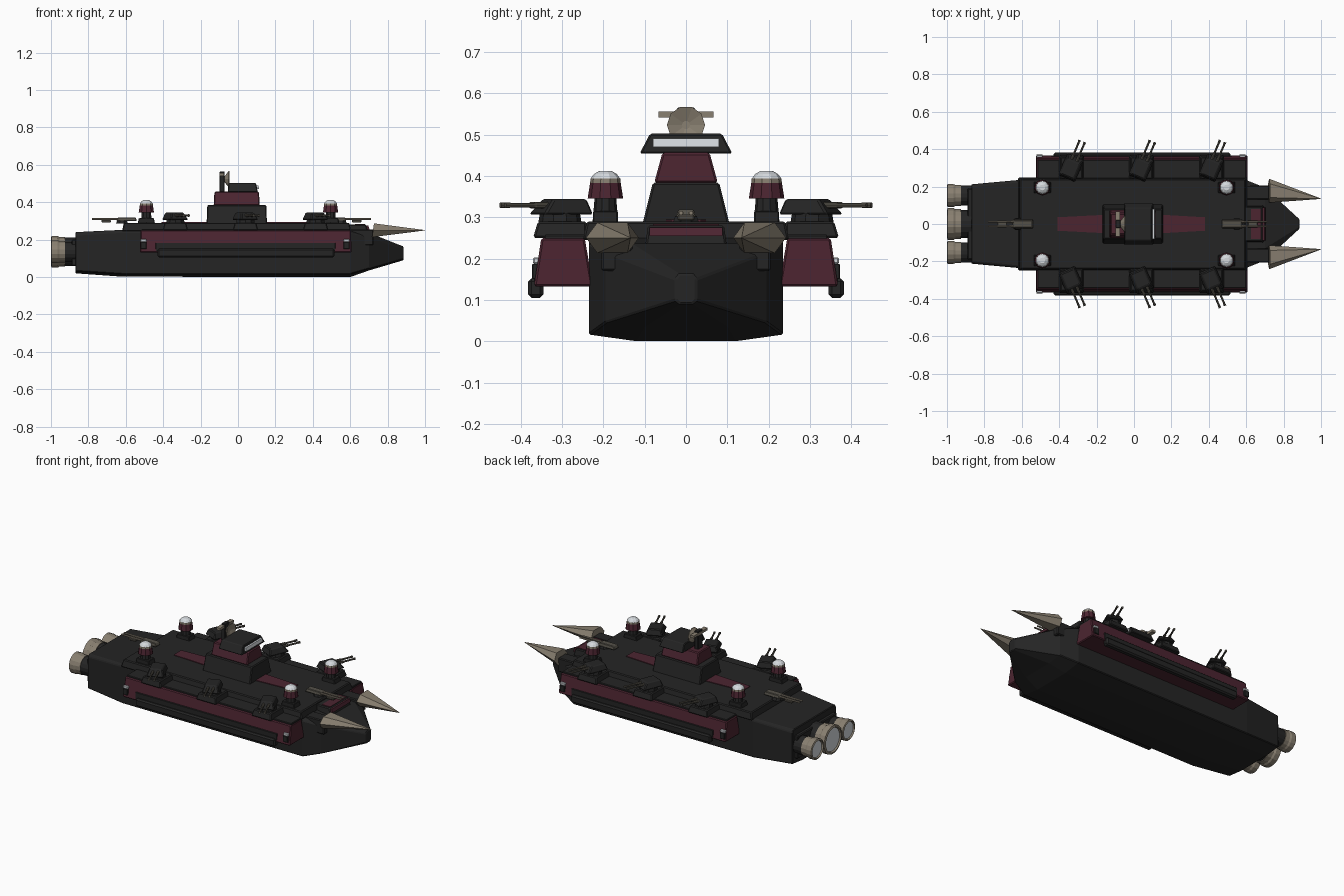
import bpy, bmesh, math
from mathutils import Vector, Matrix

if "Cube" in bpy.data.objects:
    bpy.data.objects.remove(bpy.data.objects["Cube"])


def mat(name, r, g, b):
    m = bpy.data.materials.new(name)
    m.diffuse_color = (r, g, b, 1)
    m.use_nodes = True
    m.node_tree.nodes["Principled BSDF"].inputs["Base Color"].default_value = m.diffuse_color
    return m


BLACK = mat("hull_black", 0.018, 0.018, 0.018)
MAROON = mat("maroon", 0.072, 0.018, 0.03)
TAN = mat("bone_tan", 0.25, 0.215, 0.165)
GUN = mat("gun_metal", 0.09, 0.082, 0.066)
WHITE = mat("pale_light", 0.66, 0.69, 0.72)


def loft(name, rings, m, bevel=0, mx=None):
    """Skin a list of equal-length rings and cap both ends."""
    bm = bmesh.new()
    vs = [[bm.verts.new(p) for p in r] for r in rings]
    n = len(rings[0])
    for a, b in zip(vs, vs[1:]):
        for i in range(n):
            j = (i + 1) % n
            bm.faces.new((a[i], a[j], b[j], b[i]))
    bm.faces.new(vs[0])
    bm.faces.new(vs[-1])
    if mx:
        bm.transform(mx)
    bmesh.ops.remove_doubles(bm, verts=bm.verts, dist=1e-5)
    bmesh.ops.recalc_face_normals(bm, faces=bm.faces)
    me = bpy.data.meshes.new(name)
    bm.to_mesh(me)
    bm.free()
    me.materials.append(m)
    ob = bpy.data.objects.new(name, me)
    bpy.context.collection.objects.link(ob)
    if bevel:
        bv = ob.modifiers.new("edge", 'BEVEL')
        bv.width = bevel
        bv.segments = 1
    return ob


def box(name, x, y, z, m, bevel=0, tx=(0, 0), ty=(0, 0), mx=None):
    """Box from ranges; tx and ty move the min and max sides of the top inward."""
    def ring(x0, x1, y0, y1, h):
        return [(x0, y0, h), (x1, y0, h), (x1, y1, h), (x0, y1, h)]
    return loft(name, [ring(*x, *y, z[0]),
                       ring(x[0] + tx[0], x[1] - tx[1], y[0] + ty[0], y[1] - ty[1], z[1])], m, bevel, mx)


def turned(name, prof, n, origin, axis, m):
    """Low-poly lathe: prof holds (radius, distance along axis)."""
    q = Vector((0, 0, 1)).rotation_difference(Vector(axis).normalized()).to_matrix().to_4x4()
    rings = [[(r * math.cos((i + .5) * math.tau / n), r * math.sin((i + .5) * math.tau / n), h)
              for i in range(n)] for r, h in prof]
    return loft(name, rings, m, 0, Matrix.Translation(origin) @ q)


def section(x, w, wb, z0, z1, z2, wt, z3):
    """Hull cross-section: flat keel, chine, wall, top."""
    half = [(wb, z0), (w, z1), (w, z2), (wt, z3)]
    return [(x, y, z) for y, z in half] + [(x, -y, z) for y, z in reversed(half)]


# Main hull with tapered stern and wedge bow
loft("hull", [section(-.87, .212, .11, .02, .032, .225, .20, .24),
              section(-.62, .235, .12, .002, .016, .24, .225, .252),
              section(.60, .235, .12, .0, .016, .235, .20, .25),
              section(.70, .195, .10, .035, .045, .215, .13, .236),
              section(.885, .025, .015, .09, .10, .15, .015, .163)], BLACK, .004)
box("upper_deck", (-.62, .605), (-.25, .25), (.245, .29), BLACK, .005, (.01, .01), (.01, .01))
loft("deck_stripe", [[(x, w, .287), (x, -w, .287), (x, -w, .294), (x, w, .294)]
                     for x, w in ((-.41, .036), (-.1, .052), (.1, .052), (.38, .036))], MAROON)
box("stern_block", (-.89, -.84), (-.19, .19), (.06, .20), BLACK, .005)
box("bow_hatch", (.59, .70), (-.10, .10), (.22, .28), BLACK, .005, (0, .015), (.008, .008))
box("bow_hatch_panel", (.60, .703), (-.088, .088), (.255, .275), MAROON, 0, (0, .006))
box("bow_hatch_top", (.625, .68), (-.08, .08), (.278, .283), MAROON)

# Engines: dark throat, flared tan bell, glowing disc
for y, r in ((-.152, .062), (0, .087), (.152, .062)):
    turned("engine_throat", [(r * .88, 0), (r * .88, .10)], 16, (-.95, y, .135), (1, 0, 0), BLACK)
    turned("engine_bell", [(r * .8, .012), (r * .86, 0), (r, .004), (r, .035), (r * .93, .045),
                           (r * .93, .075), (r * .8, .075)], 16, (-1, y, .135), (1, 0, 0), TAN)
    turned("engine_glow", [(r * .8, 0), (r * .8, .004)], 16, (-.992, y, .135), (1, 0, 0), WHITE)

# Deck guns at bow and stern
for cx, d in ((-.62, -1), (.55, 1)):
    def span(a, b):
        return tuple(sorted((cx + d * a, cx + d * b)))
    turned("deck_gun_base", [(.035, 0), (.028, .018)], 8, (cx, 0, .285), (0, 0, 1), BLACK)
    box("deck_gun_house", span(-.08, .03), (-.024, .024), (.299, .319), GUN, .003, (.008, .008), (.005, .005))
    box("deck_gun_cradle", span(.06, .11), (-.02, .02), (.292, .306), GUN, .003)
    for s in (-1, 1):
        turned("deck_gun_barrel", [(.006, 0), (.005, .15)], 8, (cx + d * .01, s * .012, .31), (d, 0, 0), TAN)

for s in (-1, 1):
    # Side armour, built at +y and mirrored by sorting the range
    def side(a, b):
        return (a, b) if s > 0 else (-b, -a)

    def taper(i, o):
        return (i, o) if s > 0 else (o, i)
    box("side_armour", (-.525, .608), side(.225, .368), (.132, .25), MAROON, .005, (.005, .005), taper(.02, .018))
    box("side_armour_deck", (-.515, .60), side(.24, .343), (.245, .258), BLACK, .003)
    box("side_recess", (-.44, .52), side(.33, .367), (.135, .183), BLACK, .002)
    box("side_rail", (-.43, .515), side(.345, .382), (.105, .152), BLACK, .008)
    for x in (-.505, .58):
        box("marker_mount", (x - .016, x + .016), side(.35, .372), (.15, .187), BLACK, .002)
        box("marker_light", (x - .016, x + .016), side(.35, .37), (.187, .203), WHITE, .003)

    # Broadside twin turrets, aimed outward and slightly forward
    for x in (-.335, .04, .415):
        box("turret_foot", (x - .068, x + .068), side(.24, .37), (.25, .29), BLACK, .005, (.01, .01), taper(.0, .012))
        turned("turret_ring", [(.052, 0), (.048, .025)], 10, (x, s * .305, .288), (0, 0, 1), BLACK)
        m = Matrix.Translation((x, s * .305, 0)) @ Matrix.Rotation(s * math.radians(67), 4, 'Z')
        box("turret_house", (-.068, .062), (-.05, .05), (.306, .344), BLACK, .005, (.012, .03), (.014, .014), m)
        aim = m.to_3x3() @ Vector((1, 0, 0))
        for o in (-.015, .015):
            turned("turret_barrel", [(.008, 0), (.008, .05), (.0055, .055), (.0055, .118), (.007, .118), (.007, .13)],
                   8, m @ Vector((.02, o, .329)), aim, GUN)

    # Sensor domes
    for x in (-.49, .495):
        box("dome_foot", (x - .046, x + .046), (s * .195 - .03, s * .195 + .03), (.285, .315), BLACK, .003, (.006, .006))
        c = (x, s * .195, 0)
        turned("dome_pillar", [(.031, .29), (.026, .348)], 10, c, (0, 0, 1), BLACK)
        turned("dome_collar", [(.043, .345), (.037, .383)], 10, c, (0, 0, 1), MAROON)
        turned("dome_ring", [(.037, .383), (.036, .394)], 10, c, (0, 0, 1), TAN)
        turned("dome_cap", [(.036, .393), (.028, .404), (.015, .412)], 10, c, (0, 0, 1), WHITE)

    # Bow tusks
    base = [(.722 + .006 * math.sin(a), s * (.178 + .064 * math.cos(a)), .25 + .045 * math.sin(a))
            for a in (math.radians(v) for v in (0, 55, 125, 180, 235, 305))]
    loft("bow_tusk", [base, [(1.0, s * (.135 + .001 * math.cos(i)), .25 + .001 * math.sin(i)) for i in range(6)]], TAN)
    box("tusk_mount", (.60, .725), side(.13, .205), (.17, .255), BLACK, .005)

# Command tower
box("tower_base", (-.168, .155), (-.105, .105), (.285, .384), BLACK, .005, (.004, .004), (.025, .025))
box("tower_middle", (-.13, .116), (-.077, .077), (.383, .456), MAROON, .005, (.004, .004), (.02, .02))
box("bridge", (-.055, .106), (-.112, .112), (.454, .502), BLACK, .004, (.004, .01), (.025, .025))
box("bridge_window", (.09, .113), (-.08, .08), (.47, .49), WHITE, 0, (0, .004))

# Radar on the tower's rear edge
box("radar_mast", (-.098, -.072), (-.022, .022), (.45, .565), BLACK, .003)
turned("radar_dish", [(.012, 0), (.046, .025), (.046, .03), (.01, .018)], 10, (-.075, 0, .523), (1, 0, 0), TAN)
box("radar_bar", (-.10, -.075), (-.067, .067), (.541, .556), TAN)
